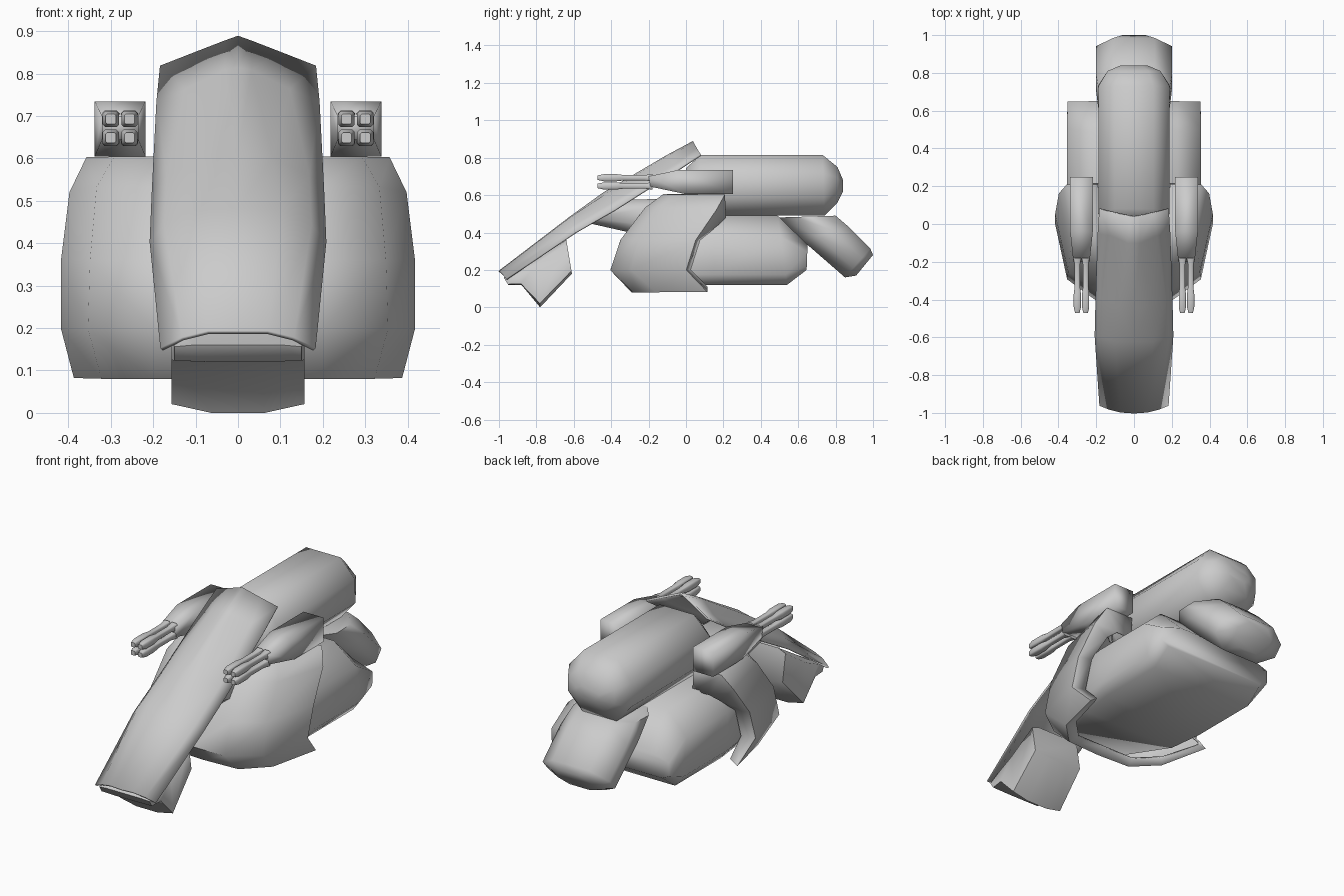
import bpy, bmesh, math
from mathutils import Vector


def finish(bm, name, angle=50, mirror=False, thick=0):
    bmesh.ops.remove_doubles(bm, verts=bm.verts, dist=0.0005)
    bmesh.ops.recalc_face_normals(bm, faces=bm.faces)
    me = bpy.data.meshes.new(name)
    bm.to_mesh(me)
    bm.free()
    ob = bpy.data.objects.new(name, me)
    bpy.context.collection.objects.link(ob)
    if mirror:
        m = ob.modifiers.new("mirror", 'MIRROR')
        m.use_clip = True
        m.merge_threshold = 0.001
    if thick:
        s = ob.modifiers.new("thickness", 'SOLIDIFY')
        s.thickness = thick
        s.offset = 0
    bpy.ops.object.select_all(action='DESELECT')
    ob.select_set(True)
    bpy.context.view_layer.objects.active = ob
    bpy.ops.object.shade_smooth_by_angle(angle=math.radians(angle))
    return ob


def ring(bottom, top, hw, cx, cv, x0=0):
    """Chamfered rectangle standing on the line bottom -> top in the y/z plane.
    cx, cv: chamfer fractions, each as (bottom, top)."""
    b, t = Vector((0, *bottom)), Vector((0, *top))
    side = [(1 - cx[0], 0), (1, cv[0]), (1, 1 - cv[1]), (1 - cx[1], 1)]
    pts = side + [(-u, v) for u, v in reversed(side)]
    return [b.lerp(t, v) + Vector((x0 + u * hw, 0, 0)) for u, v in pts]


def skin(bm, rows, closed):
    grid = [[bm.verts.new(p) for p in r] for r in rows]
    n = len(grid[0])
    for a, b in zip(grid, grid[1:]):
        for i in range(n if closed else n - 1):
            j = (i + 1) % n
            bm.faces.new((a[i], a[j], b[j], b[i]))
    if closed:
        bm.faces.new(grid[0])
        bm.faces.new(grid[-1])


def loft(name, stations, cx=(.4, .4), cv=(.25, .25), x0=0, mirror=False, angle=80):
    bm = bmesh.new()
    skin(bm, [ring(b, t, hw, cx, cv, x0) for b, t, hw in stations], True)
    return finish(bm, name, angle, mirror)


def sheet(name, rows, thick):
    bm = bmesh.new()
    skin(bm, rows, False)
    return finish(bm, name, 60, True, thick)


# long sloping face plate, with a raised ridge that narrows to the top
sheet("face_plate", [
    [(0, -1, .19), (.07, -.995, .19), (.13, -.98, .175), (.18, -.96, .15)],
    [(0, -.62, .48), (.10, -.62, .475), (.17, -.60, .44), (.205, -.59, .40)],
    [(0, -.44, .61), (.08, -.43, .60), (.165, -.40, .555), (.20, -.38, .52)],
    [(0, -.10, .81), (.03, -.10, .805), (.12, -.06, .76), (.19, -.05, .73)],
    [(0, .04, .885), (.03, .045, .874), (.10, .06, .847), (.182, .08, .815)],
], 0.01)

# chin under the front of the plate
loft("chin", [
    ((-.95, .12), (-.975, .16), .15),
    ((-.88, .12), (-.91, .19), .157),
    ((-.78, 0), (-.80, .26), .157),
    ((-.61, .18), (-.64, .36), .15)], (.6, .3), (.08, .1))

# neck joining plate and body
loft("neck", [
    ((-.52, .45), (-.46, .57), .13),
    ((-.30, .40), (-.14, .58), .15),
    ((-.10, .30), (.02, .56), .16)])

# main hull, with a full-width floor and sloping shoulders
loft("hull", [
    ((-.29, .14), (-.20, .46), .19),
    ((-.04, .12), (-.04, .49), .33),
    ((.15, .12), (.15, .49), .355),
    ((.54, .12), (.49, .49), .355),
    ((.645, .20), (.65, .335), .352)], (.12, .35), (.15, .3))

# armour wrapped round the front and flanks of the hull, rear rim turned inward
sheet("hull_armour", [
    [(0, -.23, .10), (.18, -.23, .10), (.29, -.12, .10), (.35, .10, .10), (.345, .10, .11)],
    [(0, -.29, .085), (.2, -.28, .085), (.32, -.16, .085), (.385, .11, .085), (.345, .11, .11)],
    [(0, -.40, .20), (.2, -.40, .20), (.35, -.29, .20), (.413, 0, .20), (.345, .02, .20)],
    [(0, -.345, .36), (.2, -.345, .36), (.345, -.25, .36), (.413, .05, .36), (.345, .07, .36)],
    [(0, -.215, .53), (.2, -.215, .53), (.33, -.13, .53), (.393, .16, .52), (.33, .18, .45)],
    [(0, -.12, .60), (.2, -.12, .60), (.29, -.07, .60), (.355, .205, .60), (.29, .21, .48)],
    [(0, -.05, .60), (.12, -.05, .60), (.18, 0, .60), (.19, .205, .60), (.19, .21, .48)],
], 0.01)

# upper tank
loft("upper_tank", [
    ((.0, .50), (.0, .745), .15),
    ((.04, .49), (.08, .815), .187),
    ((.74, .49), (.73, .815), .187),
    ((.81, .56), (.81, .75), .14),
    ((.84, .62), (.84, .68), .07)], (.45, .45), (.3, .3))

# drooping tail block
loft("tail", [
    ((.48, .48), (.80, .49), .185),
    ((.62, .36), (.87, .43), .20),
    ((.85, .16), (.985, .315), .20),
    ((.91, .17), (1.0, .28), .11)], (.45, .45), (.32, .32))

# gun pods, left and right
loft("gun_pods", [
    ((.25, .605), (.25, .735), .06),
    ((0, .605), (-.04, .735), .06),
    ((-.19, .645), (-.2, .70), .043)], (0, 0), (0, 0), 0.278, True, 180)

# four barrels on each pod, thick at both ends
for i, dx in enumerate((-.022, .022)):
    for j, dz in enumerate((-.022, .022)):
        z = .671 + dz
        loft(f"gun_barrels_{i}{j}", [
            ((y, z - r), (y, z + r), r) for y, r in
            ((-.18, .020), (-.22, .014), (-.33, .014), (-.37, .019),
             (-.44, .019), (-.472, .012))],
            (.3, .3), (.15, .15), 0.278 + dx, True, 60)
